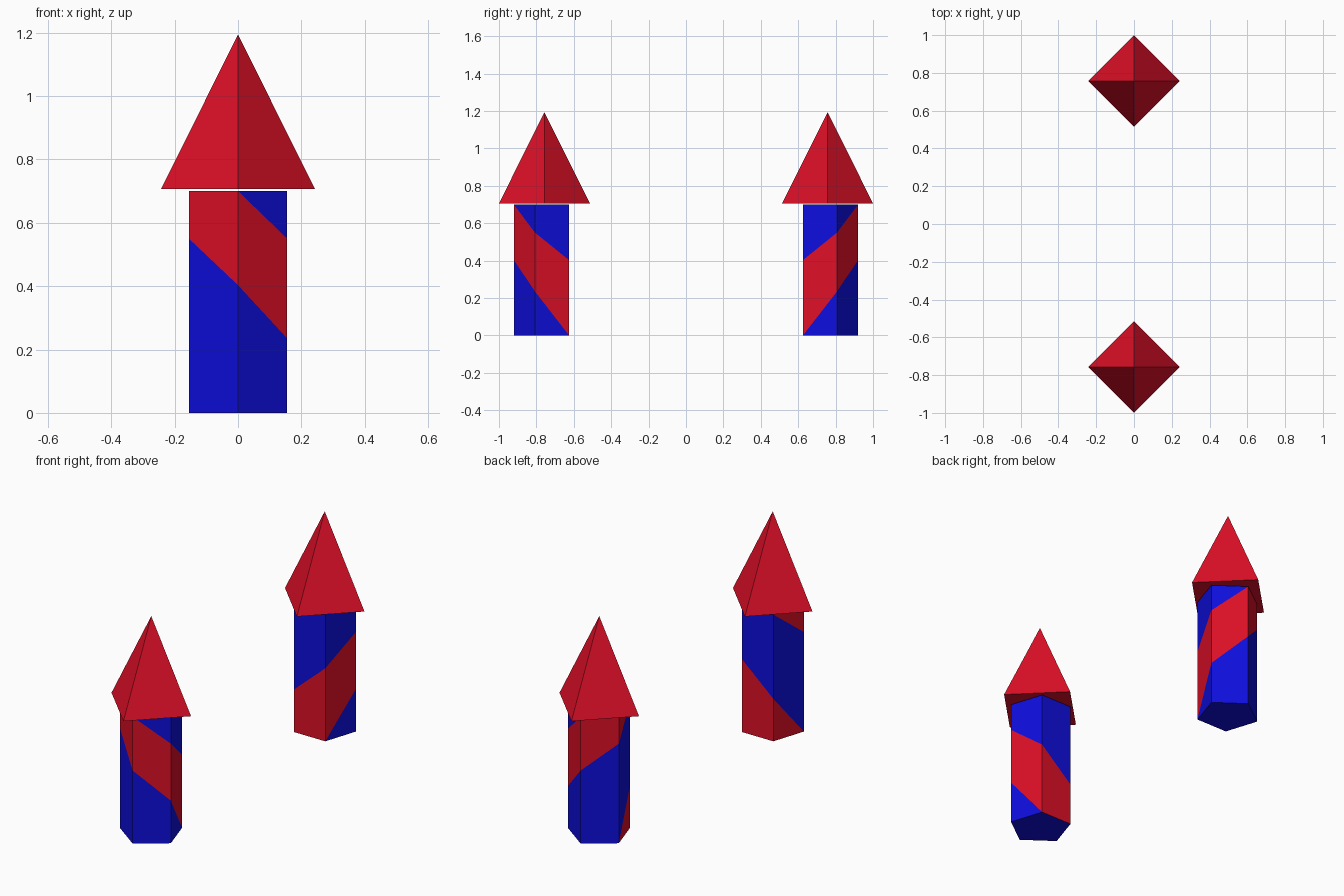
import bpy, bmesh, math

if "Cube" in bpy.data.objects:
    bpy.data.objects.remove(bpy.data.objects["Cube"])

SIDES = 5
R_POST, H_POST = 0.163, 0.70
R_ROOF, Z_ROOF, Z_TIP = 0.243, 0.706, 1.194
Y_POS = 0.757
# heights of a stripe edge as it winds down from corner to corner
WIND = [H_POST, 0.55, 0.403, 0.235, 0.0]
EDGE_STARTS = (0, 3)      # corners where the two stripe edges leave the top


def material(name, rgb):
    m = bpy.data.materials.new(name)
    m.diffuse_color = (*rgb, 1)
    m.use_nodes = True
    m.node_tree.nodes["Principled BSDF"].inputs["Base Color"].default_value = m.diffuse_color
    return m


blue = material("blue", (0.0044, 0.0044, 0.73))
red = material("red", (0.73, 0.0048, 0.02))


def finish(bm, name, mats):
    bmesh.ops.remove_doubles(bm, verts=bm.verts, dist=1e-5)
    bmesh.ops.recalc_face_normals(bm, faces=bm.faces)
    me = bpy.data.meshes.new(name)
    bm.to_mesh(me)
    bm.free()
    for m in mats:
        me.materials.append(m)
    ob = bpy.data.objects.new(name, me)
    bpy.context.collection.objects.link(ob)
    return ob


def post(name, sign):
    """Five-sided post with a spiral stripe; sign mirrors it front to back."""
    bm = bmesh.new()

    def corner(k, z):
        a = math.radians(-90 + 360 / SIDES * k)
        return (R_POST * math.cos(a), sign * (Y_POS - R_POST * math.sin(a)) * -1, z)

    def face(points, mat):
        points = list(dict.fromkeys(points))
        if len(points) > 2:
            bm.faces.new([bm.verts.new(p) for p in points]).material_index = mat

    for k in range(SIDES):
        # stripe edges crossing this side, from bottom to top
        cuts = [(0, 0), (H_POST, H_POST)]
        for s in EDGE_STARTS:
            j = (k - s) % SIDES
            if j < SIDES - 1:
                cuts.append((WIND[j], WIND[j + 1]))
        cuts.sort(key=sum)
        mat = 1 if k in (2, 3) else 0
        for (l0, r0), (l1, r1) in zip(cuts, cuts[1:]):
            face([corner(k, l0), corner(k + 1, r0),
                  corner(k + 1, r1), corner(k, l1)], mat)
            mat = 1 - mat
    # end caps
    for z in (0, H_POST):
        face([corner(k, z) for k in range(SIDES)], 0)
    # weld seam corners and finish
    return finish(bm, name, (blue, red))


def roof(name, sign):
    """Four-sided pointed roof with corners on the axes."""
    bm = bmesh.new()
    y = -sign * Y_POS
    base = [bm.verts.new((R_ROOF * x, y + R_ROOF * d, Z_ROOF))
            for x, d in ((1, 0), (0, 1), (-1, 0), (0, -1))]
    tip = bm.verts.new((0, y, Z_TIP))
    bm.faces.new(base)
    for i in range(4):
        bm.faces.new((base[i], base[(i + 1) % 4], tip))
    return finish(bm, name, (red,))


for label, sign in (("front", 1), ("back", -1)):
    post(label + "_post", sign)
    roof(label + "_roof", sign)
